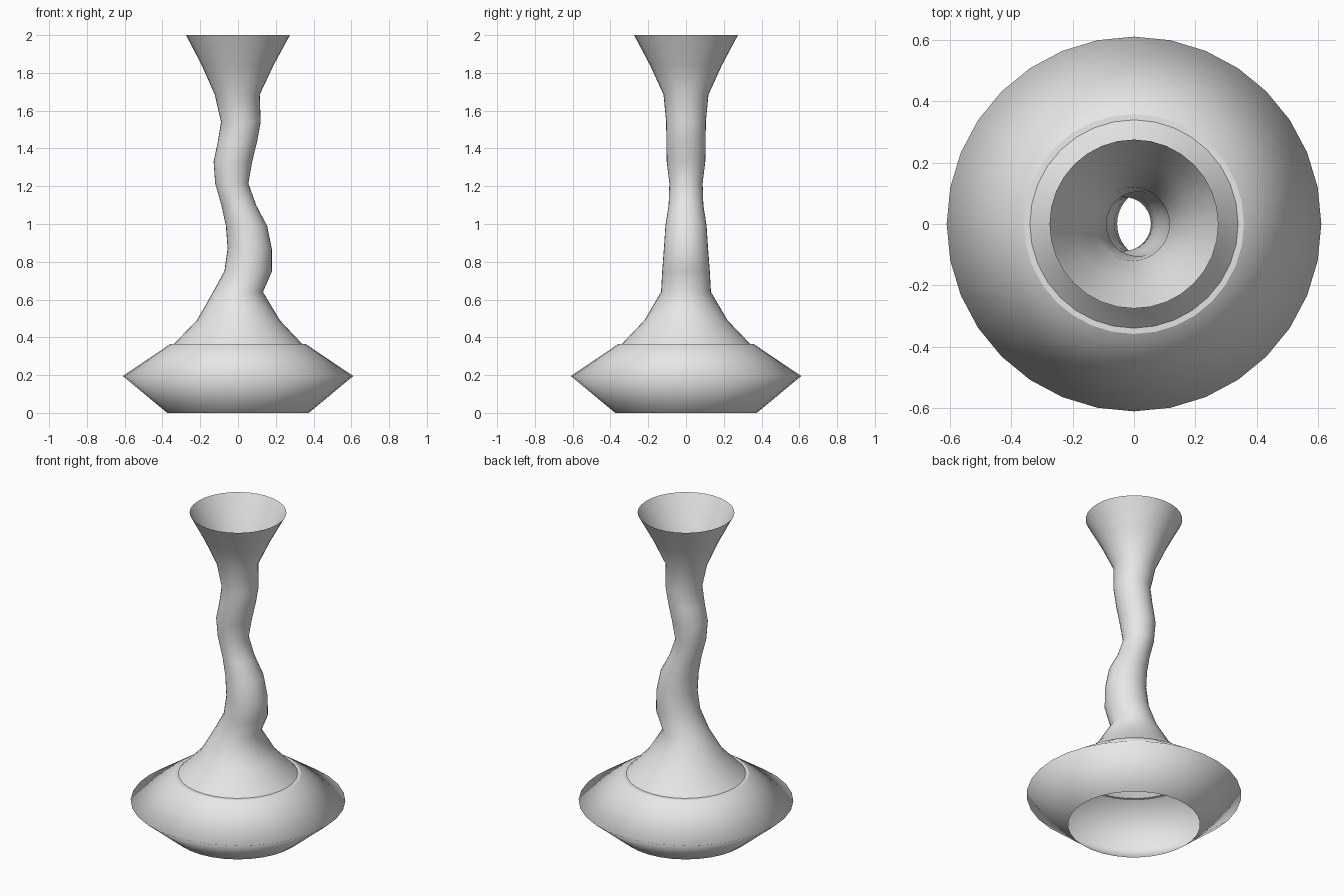
import bpy, bmesh
from math import cos, sin, tau

SIDES = 32

cube = bpy.data.objects.get("Cube")
if cube:
    bpy.data.objects.remove(cube, do_unlink=True)

grey = bpy.data.materials.new("plain grey")
grey.use_nodes = True
grey.diffuse_color = (0.8, 0.8, 0.8, 1)
grey.node_tree.nodes["Principled BSDF"].inputs["Base Color"].default_value = (0.8, 0.8, 0.8, 1)


def lofted_shell(name, rings):
    """Open shell through horizontal circles given as (z, radius, x offset)."""
    bm = bmesh.new()
    loops = [[bm.verts.new((x + r * cos(tau * i / SIDES), r * sin(tau * i / SIDES), z))
              for i in range(SIDES)] for z, r, x in rings]
    for low, high in zip(loops, loops[1:]):
        for i in range(SIDES):
            j = (i + 1) % SIDES
            face = bm.faces.new((low[i], low[j], high[j], high[i]))
            face.smooth = True
    mesh = bpy.data.meshes.new(name)
    bm.to_mesh(mesh)
    bm.free()
    mesh.materials.append(grey)
    obj = bpy.data.objects.new(name, mesh)
    bpy.context.collection.objects.link(obj)
    return obj


# Wide body, open underneath
lofted_shell("vase_body", [(0, 0.375, 0), (0.195, 0.61, 0), (0.365, 0.358, 0)])

# Narrow ledge where the neck meets the body
lofted_shell("vase_shoulder_ledge", [(0.365, 0.358, 0), (0.366, 0.338, 0)])

# Wavy neck that sways sideways and flares into an open mouth
lofted_shell("vase_neck", [
    (0.365, 0.34, 0), (0.49, 0.22, 0.002), (0.64, 0.132, 0), (0.75, 0.126, 0.054),
    (0.87, 0.117, 0.062), (0.99, 0.109, 0.045), (1.10, 0.092, 0.004),
    (1.215, 0.088, -0.033), (1.33, 0.102, -0.027), (1.44, 0.104, -0.002),
    (1.54, 0.105, 0.015), (1.685, 0.119, -0.004), (1.84, 0.19, -0.002),
    (2.0, 0.275, 0)])
